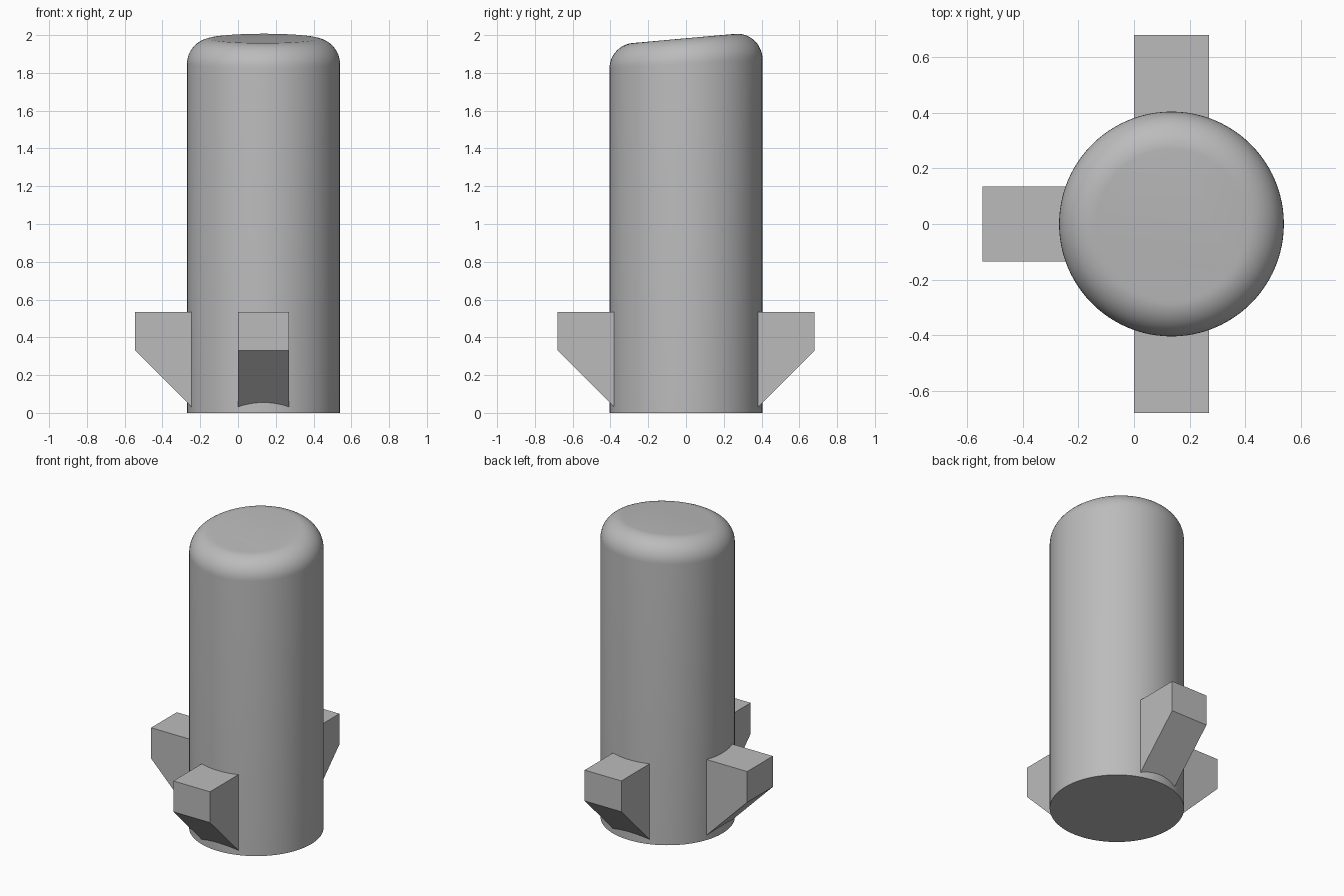
import bpy, bmesh, math
from mathutils import Matrix

cube = bpy.data.objects.get("Cube")
if cube:
    bpy.data.objects.remove(cube, do_unlink=True)

CENTRE_X = 0.135
RADIUS = 0.405
FILLET = 0.135
TOP_Z = 1.983
TOP_SLOPE = 0.06

grey = bpy.data.materials.new("plain grey")
grey.use_nodes = True
colour = (0.5, 0.5, 0.5, 1)
grey.diffuse_color = colour
grey.node_tree.nodes["Principled BSDF"].inputs["Base Color"].default_value = colour


def make_object(name, bm):
    bmesh.ops.recalc_face_normals(bm, faces=bm.faces)
    mesh = bpy.data.meshes.new(name)
    bm.to_mesh(mesh)
    bm.free()
    mesh.materials.append(grey)
    obj = bpy.data.objects.new(name, mesh)
    obj.location.x = CENTRE_X
    bpy.context.collection.objects.link(obj)
    return obj


# Body: round column with a slightly slanted, rounded top
bm = bmesh.new()
bmesh.ops.create_cone(bm, cap_ends=True, segments=96, radius1=RADIUS,
                      radius2=RADIUS, depth=1)
for v in bm.verts:
    v.co.z = TOP_Z + TOP_SLOPE * v.co.y if v.co.z > 0 else 0
rim = [e for e in bm.edges if all(v.co.z > 1 for v in e.verts)]
bmesh.ops.bevel(bm, geom=rim, offset=FILLET, offset_type='OFFSET',
                segments=12, profile=0.5, affect='EDGES')
body = make_object("body", bm)
bpy.ops.object.select_all(action='DESELECT')
body.select_set(True)
bpy.context.view_layer.objects.active = body
bpy.ops.object.shade_smooth_by_angle(angle=math.radians(30))

# Fins: blocks with a sloped underside, their roots sunk into the body
FIN_PROFILE = [(0.37, 0.02), (0.68, 0.33), (0.68, 0.535), (0.37, 0.535)]
FIN_WIDTH = 0.27


def make_fin(name, angle):
    bm = bmesh.new()
    side = bm.faces.new([bm.verts.new((r, -FIN_WIDTH / 2, z)) for r, z in FIN_PROFILE])
    grown = bmesh.ops.extrude_face_region(bm, geom=[side], use_keep_orig=True)["geom"]
    verts = [g for g in grown if isinstance(g, bmesh.types.BMVert)]
    bmesh.ops.translate(bm, verts=verts, vec=(0, FIN_WIDTH, 0))
    bmesh.ops.rotate(bm, verts=bm.verts, cent=(0, 0, 0),
                     matrix=Matrix.Rotation(math.radians(angle), 3, 'Z'))
    make_object(name, bm)


for name, angle in (("back_fin", 90), ("right_fin", 180), ("front_fin", 270)):
    make_fin(name, angle)
